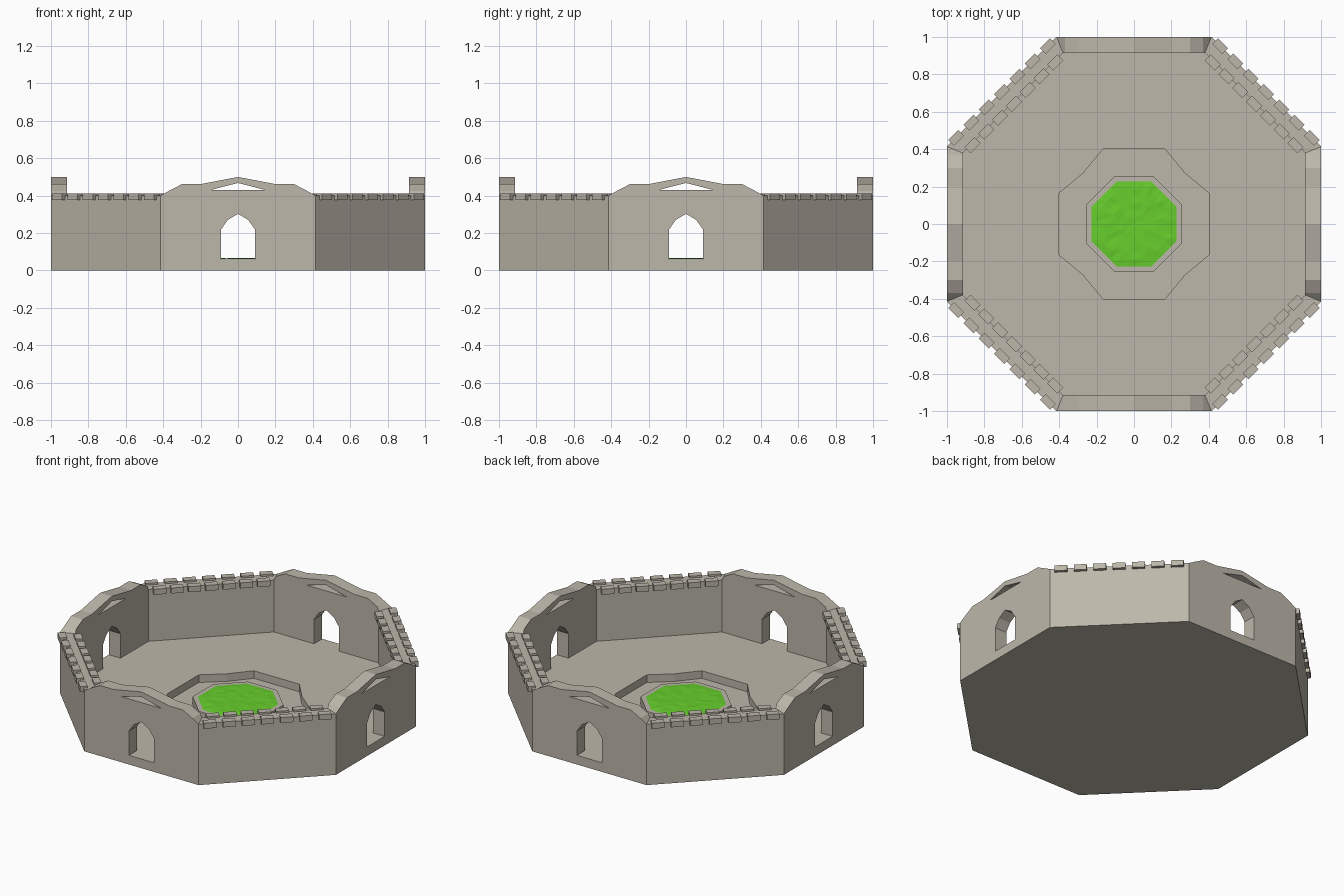
import bpy, bmesh, math, random
from mathutils import Matrix, Vector

if "Cube" in bpy.data.objects:
    bpy.data.objects.remove(bpy.data.objects["Cube"])

random.seed(4)


def material(name, rgb):
    m = bpy.data.materials.new(name)
    m.diffuse_color = (*rgb, 1)
    m.use_nodes = True
    m.node_tree.nodes["Principled BSDF"].inputs["Base Color"].default_value = m.diffuse_color
    return m


STONE = material("warm_stone", (0.51, 0.475, 0.405))
GRASS = material("bright_grass", (0.135, 0.62, 0.025))
T8 = math.tan(math.pi / 8)      # half side of an octagon with apothem 1
INNER = 0.915                   # apothem of the inner wall face


def finish(bm, name, mat):
    me = bpy.data.meshes.new(name)
    bm.to_mesh(me)
    bm.free()
    me.materials.append(mat)
    ob = bpy.data.objects.new(name, me)
    bpy.context.collection.objects.link(ob)
    return ob


def prism(loops, depth):
    """Extrude an outline (with optional hole loops) from z=0 up to depth."""
    bm = bmesh.new()
    edges = []
    for loop in loops:
        vs = [bm.verts.new((x, y, 0)) for x, y in loop]
        edges += [bm.edges.new((vs[i - 1], vs[i])) for i in range(len(vs))]
    bmesh.ops.triangle_fill(bm, edges=edges, use_beauty=True, use_dissolve=False)
    r = bmesh.ops.extrude_face_region(bm, geom=bm.faces[:])
    for v in r["geom"]:
        if isinstance(v, bmesh.types.BMVert):
            v.co.z = depth
    bmesh.ops.recalc_face_normals(bm, faces=bm.faces[:])
    return bm


def octagon(a):
    r = a / math.cos(math.pi / 8)
    return [(r * math.cos(math.pi / 8 + i * math.pi / 4),
             r * math.sin(math.pi / 8 + i * math.pi / 4)) for i in range(8)]


def mirrored(half):
    """Complete a left half profile, ending on the centre line."""
    return half + [(-x, z) for x, z in reversed(half) if x != 0]


def wall(name, loops, turn):
    """Stand a profile up as one side of the octagon with mitred ends."""
    bm = prism(loops, 1)
    for v in bm.verts:
        x, z, t = v.co
        a = 1 - t * (1 - INNER)
        if abs(x) > T8 - 0.001:
            x = math.copysign(T8 * a, x)
        v.co = (x, -a, z)
    bmesh.ops.transform(bm, matrix=Matrix.Rotation(turn, 4, 'Z'), verts=bm.verts)
    bmesh.ops.recalc_face_normals(bm, faces=bm.faces[:])
    return finish(bm, name, STONE)


# Gate walls with pointed doorway and triangular opening, plain walls between
gate = mirrored([(-T8, 0), (-T8, 0.40), (-0.37, 0.425), (-0.30, 0.462),
                 (-0.20, 0.462), (0, 0.5)])
door = mirrored([(-0.09, 0.06), (-0.09, 0.22), (-0.055, 0.27), (0, 0.303)])
gable = mirrored([(-0.148, 0.43), (0, 0.468)])
plain = [(-T8, 0), (-T8, 0.40), (T8, 0.40), (T8, 0)]
for i in range(4):
    wall(f"gate_wall_{i}", [gate, door, gable], i * math.pi / 2)
    wall(f"plain_wall_{i}", [plain], (i + 0.5) * math.pi / 2)

# Two rows of merlons along each plain wall
for i in range(4):
    bm = bmesh.new()
    turn = Matrix.Rotation((i + 0.5) * math.pi / 2, 4, 'Z')
    for apothem, span in ((0.998, 0.81), (0.908, 0.73)):
        for k in range(7):
            x = ((k + 0.5) / 7 - 0.5) * span
            place = Matrix.Translation((x, -apothem, 0.394))
            size = Matrix.Diagonal((0.076, 0.045, 0.036, 1))
            bmesh.ops.create_cube(bm, size=1, matrix=turn @ place @ size)
    finish(bm, f"merlons_{i}", STONE)

# Base plate and courtyard floor with a sunken pit
finish(prism([octagon(INNER)], 0.01), "base_plate", STONE)
pit = []
for q in range(4):
    c, s = round(math.cos(q * math.pi / 2)), round(math.sin(q * math.pi / 2))
    for x, y in ((0.40, -0.165), (0.40, 0.165), (0.272, 0.272)):
        pit.append((x * c - y * s, x * s + y * c))
floor = finish(prism([octagon(INNER), pit], 0.05), "courtyard_floor", STONE)
floor.location.z = 0.01

# Raised octagonal planter in the pit
planter = finish(prism([octagon(0.255)], 0.05), "planter", STONE)
planter.location.z = 0.01

# Gently uneven grass bed
bm = bmesh.new()
rim = [bm.verts.new((x, y, 0.061)) for x, y in octagon(0.226)]
face = bm.faces.new(rim)
bmesh.ops.poke(bm, faces=[face])
bmesh.ops.subdivide_edges(bm, edges=bm.edges[:], cuts=5, use_grid_fill=True)
for v in bm.verts:
    if not v.is_boundary:
        v.co.z = 0.064 + random.uniform(-0.0015, 0.0025)
bmesh.ops.recalc_face_normals(bm, faces=bm.faces[:])
if sum(f.normal.z for f in bm.faces) < 0:
    bmesh.ops.reverse_faces(bm, faces=bm.faces[:])
finish(bm, "grass", GRASS)
